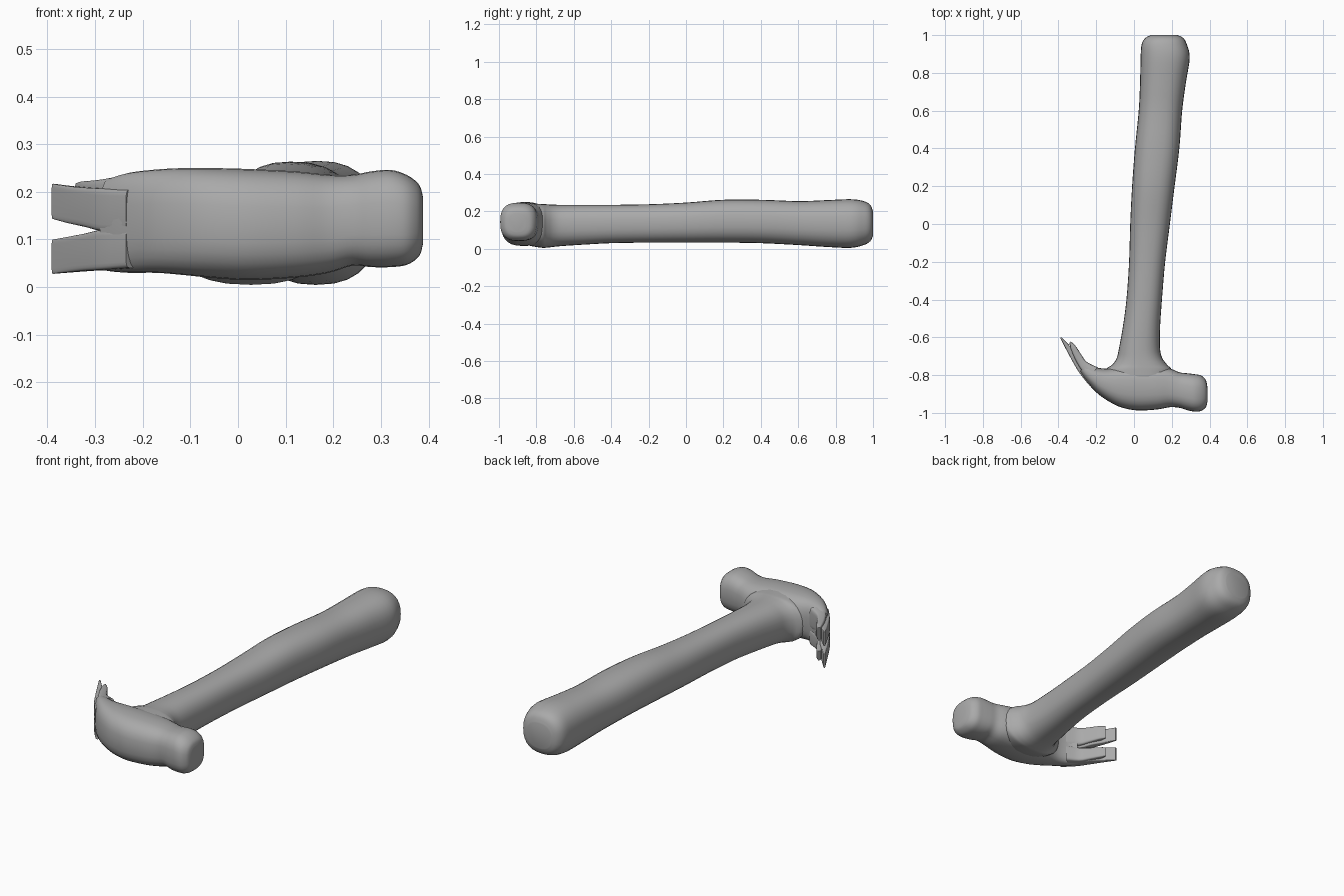
import bpy, bmesh, math
from mathutils import Vector

cube = bpy.data.objects.get("Cube")
if cube:
    bpy.data.objects.remove(cube, do_unlink=True)

grey = bpy.data.materials.new("plain grey")
grey.use_nodes = True
grey.diffuse_color = (0.4, 0.4, 0.4, 1)
bsdf = grey.node_tree.nodes["Principled BSDF"]
bsdf.inputs["Base Color"].default_value = (0.4, 0.4, 0.4, 1)
bsdf.inputs["Roughness"].default_value = 0.7


def blend(a, b, c, d, t):
    """Catmull-Rom step between b and c."""
    return 0.5 * (2 * b + (c - a) * t + (2 * a - 5 * b + 4 * c - d) * t * t
                  + (3 * b - a - 3 * c + d) * t ** 3)


def refine(rows, steps):
    out = []
    for i in range(len(rows) - 1):
        quad = [rows[max(0, min(len(rows) - 1, i + k))] for k in (-1, 0, 1, 2)]
        for s in range(steps):
            out.append([blend(*v, s / steps) for v in zip(*quad)])
    return out + [list(rows[-1])]


def loft(name, rows, power=2.4, sides=28, steps=4):
    """Each row: edge point x, y, opposite edge point x, y, low z, high z."""
    bm = bmesh.new()
    rings = []
    for px, py, qx, qy, low, high in refine(rows, steps):
        mid = Vector(((px + qx) / 2, (py + qy) / 2, (low + high) / 2))
        u = Vector(((qx - px) / 2, (qy - py) / 2, 0))
        v = Vector((0, 0, (high - low) / 2))
        ring = []
        for k in range(sides):
            a = 2 * math.pi * k / sides
            c, s = math.cos(a), math.sin(a)
            cu = math.copysign(abs(c) ** (2 / power), c)
            sv = math.copysign(abs(s) ** (2 / power), s)
            ring.append(bm.verts.new(mid + u * cu + v * sv))
        rings.append(ring)
    for r, n in zip(rings, rings[1:]):
        for k in range(sides):
            j = (k + 1) % sides
            bm.faces.new((r[k], r[j], n[j], n[k]))
    bm.faces.new(rings[0])
    bm.faces.new(rings[-1])
    bmesh.ops.recalc_face_normals(bm, faces=bm.faces)
    mesh = bpy.data.meshes.new(name)
    bm.to_mesh(mesh)
    bm.free()
    obj = bpy.data.objects.new(name, mesh)
    bpy.context.collection.objects.link(obj)
    mesh.materials.append(grey)
    bpy.ops.object.select_all(action='DESELECT')
    obj.select_set(True)
    bpy.context.view_layer.objects.active = obj
    bpy.ops.object.shade_smooth_by_angle(angle=math.radians(40))
    return obj


# Handle: y, left x, right x, low z, high z, from the butt into the head
handle = [
    (1.0, .09, .23, .07, .20), (.985, .06, .26, .04, .235), (.95, .04, .28, .02, .255),
    (.88, .035, .295, .005, .265), (.75, .032, .275, .01, .26), (.6, .025, .255, .02, .255),
    (.4, .005, .24, .03, .262), (.2, -.01, .215, .033, .262), (0, -.02, .19, .033, .247),
    (-.2, -.026, .165, .033, .238), (-.4, -.04, .148, .03, .235), (-.55, -.06, .138, .022, .235),
    (-.66, -.08, .138, .015, .235), (-.71, -.092, .15, .01, .236), (-.745, -.115, .175, .006, .238),
    (-.775, -.15, .2, .006, .24), (-.85, -.13, .19, .02, .24), (-.92, -.08, .15, .05, .22),
]
loft("handle", [(l, y, r, y, lo, hi) for y, l, r, lo, hi in handle])

# Head: x, back y, front y, low z, high z, from the striking face to the claw root
head = [
    (.388, -.86, -.945, .09, .19), (.38, -.825, -.97, .065, .215), (.355, -.802, -.99, .047, .235),
    (.32, -.795, -.993, .042, .246), (.28, -.79, -.985, .042, .243), (.24, -.785, -.973, .045, .236),
    (.19, -.765, -.97, .03, .236), (.12, -.75, -.982, .02, .243), (.02, -.745, -.987, .015, .248),
    (-.06, -.752, -.973, .02, .25),
]
claw_root = [
    (-.1, -.76, -.12, -.947, .025, .25), (-.15, -.766, -.19, -.9, .03, .247),
    (-.205, -.757, -.25, -.838, .03, .24), (-.245, -.735, -.29, -.785, .033, .228),
]
loft("head", [(x, b, x, f, lo, hi) for x, b, f, lo, hi in head] + claw_root, 2.7)

# Claw: inner x, y, outer x, y, then outer and slit heights of the lower and upper prong
plate = [
    (-.19, -.81, -.235, -.856, .04, .122, .116, .205), (-.26, -.745, -.288, -.79, .036, .121, .117, .207),
    (-.298, -.69, -.325, -.728, .034, .113, .126, .209), (-.34, -.645, -.36, -.663, .031, .106, .134, .212),
    (-.382, -.6, -.391, -.603, .028, .1, .143, .217),
]
pad = [
    (-.19, -.76, -.25, -.81, .032, .12, .118, .236), (-.25, -.73, -.285, -.765, .034, .112, .128, .228),
    (-.28, -.69, -.315, -.71, .037, .104, .137, .224), (-.31, -.645, -.335, -.66, .04, .098, .145, .222),
    (-.335, -.622, -.342, -.63, .045, .095, .15, .218),
]
for side, first in (("lower", 4), ("upper", 6)):
    for part, rows, power in (("plate", plate, 7), ("pad", pad, 5)):
        loft(f"{side}_claw_{part}", [r[:4] + r[first:first + 2] for r in rows], power, 24, 3)
